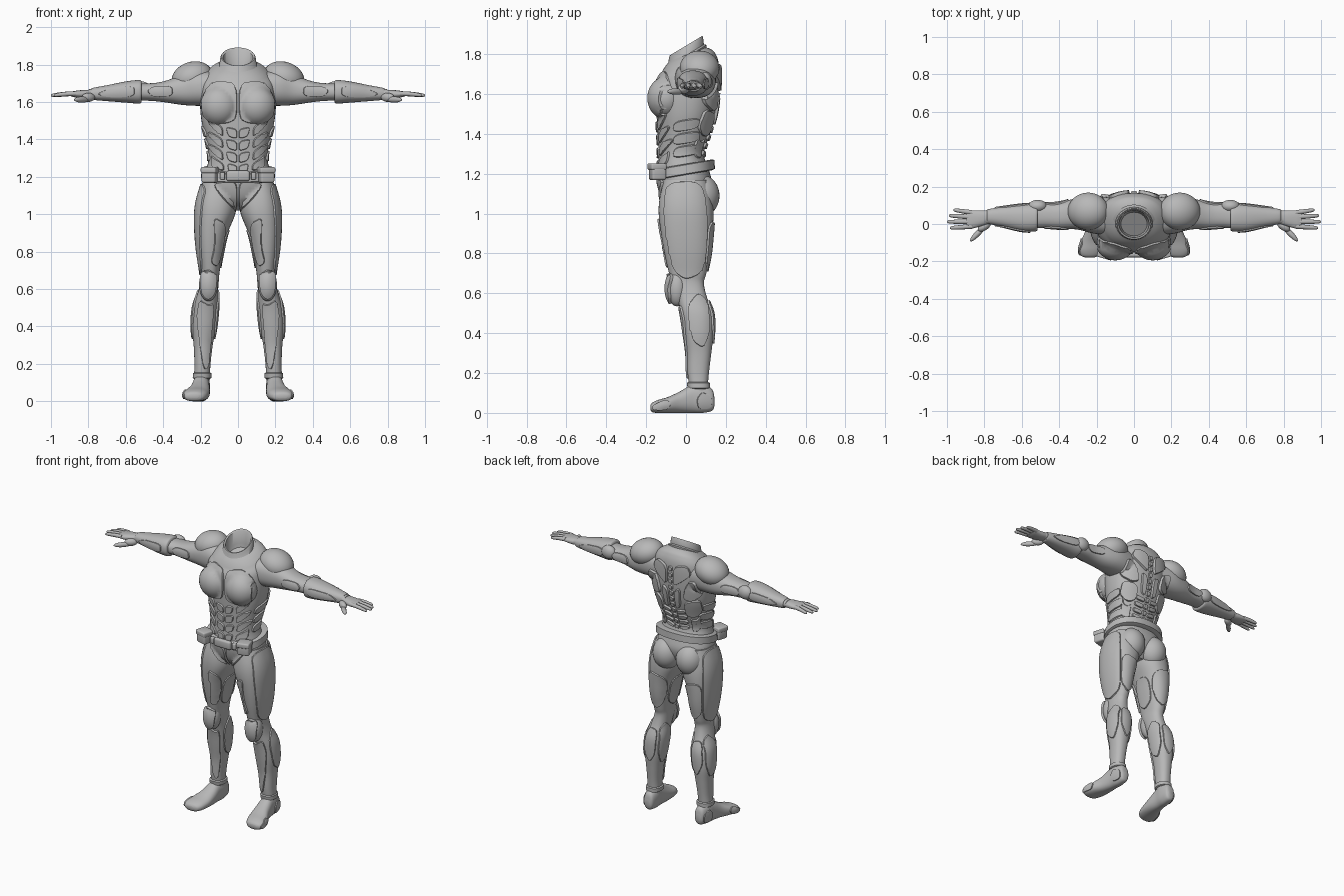
import bpy, bmesh, math
from mathutils import Vector, Matrix
from mathutils.bvhtree import BVHTree

old = bpy.data.objects.get("Cube")
if old:
    bpy.data.objects.remove(old, do_unlink=True)

grey = bpy.data.materials.new("suit grey")
grey.use_nodes = True
grey.diffuse_color = (.48, .48, .48, 1)
grey.node_tree.nodes["Principled BSDF"].inputs["Base Color"].default_value = grey.diffuse_color

made = []
surfaces = []   # base body surfaces that armour plates are laid on


def finish(name, bm, mirror=True, base=False):
    if base:
        surfaces.append(BVHTree.FromBMesh(bm))
    mesh = bpy.data.meshes.new(name)
    bm.to_mesh(mesh)
    bm.free()
    mesh.materials.append(grey)
    obj = bpy.data.objects.new(name, mesh)
    bpy.context.collection.objects.link(obj)
    if mirror:
        obj.modifiers.new("Mirror", "MIRROR").use_mirror_merge = False
    made.append(obj)
    return obj


def spline(rows, steps):
    """Catmull-Rom resampling of section rows."""
    if steps == 1:
        return rows
    out = []
    last = len(rows) - 1
    for i in range(last):
        a, b, c, d = (rows[min(max(i + k, 0), last)] for k in (-1, 0, 1, 2))
        for s in range(steps):
            t = s / steps
            out.append([q + t / 2 * (r - p + t * (2 * p - 5 * q + 4 * r - w + t * (3 * (q - r) + w - p)))
                        for p, q, r, w in zip(a, b, c, d)])
    return out + [rows[-1]]


def loft(name, rows, axis="z", mirror=True, base=False, steps=6, lean=0, lean_from=0,
         power=2.3, open_top=False, sides=48):
    """Rows hold the position on the axis and the low and high bounds across it."""
    bm = bmesh.new()
    rings = []
    for t, a0, a1, b0, b1 in spline(rows, steps):
        ring = []
        for k in range(sides):
            ang = math.tau * k / sides
            c, s = math.cos(ang), math.sin(ang)
            a = (a0 + a1) / 2 + (a1 - a0) / 2 * math.copysign(abs(c) ** (2 / power), c)
            b = (b0 + b1) / 2 + (b1 - b0) / 2 * math.copysign(abs(s) ** (2 / power), s)
            co = {"x": (t, a, b), "y": (a, t, b), "z": (a, b, t)}[axis]
            lift = lean * co[1] * min(max((co[2] - lean_from) / .15, 0), 1)
            ring.append(bm.verts.new((co[0], co[1], co[2] + lift)))
        rings.append(ring)
    for low, high in zip(rings, rings[1:]):
        for k in range(sides):
            n = (k + 1) % sides
            bm.faces.new((low[k], low[n], high[n], high[k]))
    bm.faces.new(rings[0])
    if not open_top:
        bm.faces.new(rings[-1])
    bmesh.ops.recalc_face_normals(bm, faces=bm.faces[:])
    return finish(name, bm, mirror, base)


def ellipsoid(name, centre, radii, turn=0, turn_axis="Y", mirror=True, base=False):
    bm = bmesh.new()
    place = (Matrix.Translation(centre) @ Matrix.Rotation(math.radians(turn), 4, turn_axis)
             @ Matrix.Diagonal((*radii, 1)))
    bmesh.ops.create_uvsphere(bm, u_segments=32, v_segments=20, radius=1, matrix=place)
    return finish(name, bm, mirror, base)


def box(name, centre, size, turn=0, mirror=True, round_by=.012):
    bm = bmesh.new()
    place = (Matrix.Translation(centre) @ Matrix.Rotation(math.radians(turn), 4, "Z")
             @ Matrix.Diagonal((*size, 1)))
    bmesh.ops.create_cube(bm, size=1, matrix=place)
    bmesh.ops.bevel(bm, geom=bm.edges[:], offset=round_by, segments=3, profile=.5, affect="EDGES")
    return finish(name, bm, mirror)


VIEWS = {"front": (lambda u, v: (u, -1, v), (0, 1, 0)),
         "back": (lambda u, v: (u, 1, v), (0, -1, 0)),
         "outer": (lambda u, v: (2, u, v), (-1, 0, 0)),
         "inner": (lambda u, v: (0, u, v), (1, 0, 0))}


def plate(name, view, outline, height=.009):
    """Raised armour plate: a flat outline laid on the body from one side."""
    origin, way = VIEWS[view]
    way = Vector(way)
    pts = [Vector(p) for p in outline]
    for _ in range(2):   # round the corners
        pts = [p.lerp(q, f) for p, q in zip(pts, pts[1:] + pts[:1]) for f in (.2, .8)]
    bm = bmesh.new()
    bm.faces.new([bm.verts.new((p.x, p.y, 0)) for p in pts])
    for i in (0, 1):
        lo, hi = min(p[i] for p in pts), max(p[i] for p in pts)
        cut = Vector((i == 0, i == 1, 0))
        count = max(2, int((hi - lo) / .014))
        for k in range(1, count):
            bmesh.ops.bisect_plane(bm, geom=bm.verts[:] + bm.edges[:] + bm.faces[:],
                                   plane_co=cut * (lo + (hi - lo) * k / count), plane_no=cut)
    bmesh.ops.inset_region(bm, faces=bm.faces[:], thickness=.005, use_boundary=True, use_even_offset=True)
    missed = []
    for v in bm.verts:
        start = Vector(origin(v.co.x, v.co.y))
        hits = [h for h in (s.ray_cast(start, way) for s in surfaces) if h[0]]
        if hits:
            spot = min(hits, key=lambda h: h[3])
            v.co = spot[0] + spot[1] * (-.005 if v.is_boundary else height)
        else:
            missed.append(v)
    bmesh.ops.delete(bm, geom=missed, context="VERTS")
    bm.normal_update()
    if sum(f.normal.dot(way) * f.calc_area() for f in bm.faces) > 0:
        bmesh.ops.reverse_faces(bm, faces=bm.faces[:])
    return finish(name, bm)


# Torso and collar
torso = [(1.02, .05, -.05, .07), (1.08, .14, -.11, .11), (1.15, .185, -.135, .13),
         (1.22, .175, -.14, .115), (1.3, .157, -.138, .09), (1.4, .172, -.142, .12),
         (1.5, .195, -.148, .148), (1.6, .203, -.152, .162), (1.7, .195, -.145, .165),
         (1.75, .165, -.125, .145), (1.78, .13, -.105, .12), (1.8, .092, -.08, .09)]
loft("torso", [(z, -w, w, f, b) for z, w, f, b in torso], mirror=False, base=True,
     lean=.4, lean_from=1.6, open_top=True)
collar = [(1.72, .1), (1.76, .115), (1.785, .115), (1.795, .1), (1.835, .095), (1.843, .09),
          (1.838, .08), (1.76, .074), (1.735, .07)]
loft("collar", [(z, -r, r, -r * .9, r * .9) for z, r in collar], mirror=False, steps=1,
     lean=.6, power=2)
ellipsoid("chest_muscle", (.1, -.098, 1.58), (.098, .088, .1), base=True)

# Arms and hands
loft("arm", [(.12, -.06, .14, 1.58, 1.76), (.22, -.05, .15, 1.58, 1.77), (.3, -.03, .14, 1.585, 1.745),
             (.4, -.025, .115, 1.6, 1.71), (.48, -.02, .11, 1.607, 1.7), (.6, -.025, .1, 1.61, 1.7),
             (.7, -.005, .085, 1.62, 1.68), (.8, .002, .072, 1.622, 1.668)], "x", base=True)
loft("gauntlet", [(.515, -.03, .1, 1.6, 1.71), (.53, -.04, .108, 1.592, 1.718), (.6, -.038, .105, 1.597, 1.71),
                  (.7, -.015, .092, 1.605, 1.69), (.775, .0, .08, 1.612, 1.676),
                  (.785, .005, .075, 1.62, 1.668)], "x", base=True)
ellipsoid("shoulder_pad", (.245, .068, 1.73), (.112, .1, .085), 18)
ellipsoid("elbow_pad", (.515, .095, 1.665), (.05, .034, .045))
loft("palm", [(.77, .005, .07, 1.625, 1.665), (.82, -.012, .073, 1.62, 1.665),
              (.87, -.025, .073, 1.625, 1.66), (.895, -.02, .07, 1.632, 1.655)], "x")
for label, y, drift, tip in (("little", .061, .014, .965), ("ring", .037, .008, .99),
                             ("middle", .012, .0, 1), ("index", -.013, -.008, .985)):
    rows = []
    for f, r in ((0, .013), (.3, .0125), (.6, .0115), (.9, .009), (1, .004)):
        x, c, z = .865 + f * (tip - .865), y + drift * f, 1.645 - .01 * f * f
        rows.append((x, c - r, c + r, z - r, z + r))
    loft(label + "_finger", rows, "x", power=2, sides=16, steps=4)
ellipsoid("thumb", (.835, -.05, 1.613), (.058, .015, .016), -46, "Z")
ellipsoid("thumb_base", (.8, -.012, 1.625), (.04, .022, .024), -35, "Z")

# Legs and feet
loft("leg", [(.08, .155, .235, .03, .115), (.13, .15, .235, .017, .11), (.2, .147, .233, .008, .115),
             (.3, .135, .237, .004, .127), (.4, .117, .247, -.01, .138), (.5, .107, .24, -.025, .135),
             (.58, .107, .215, -.045, .105), (.65, .102, .2, -.07, .09), (.7, .097, .202, -.085, .102),
             (.8, .078, .217, -.108, .122), (.9, .055, .226, -.125, .132), (1, .015, .228, -.137, .138),
             (1.08, .008, .217, -.132, .13), (1.17, .015, .19, -.11, .11)], base=True)
ellipsoid("buttock", (.088, .078, 1.09), (.09, .09, .105), base=True)
ellipsoid("knee", (.158, -.045, .625), (.05, .05, .09), base=True)
loft("boot", [(.143, .175, .21, .035, .075), (.13, .158, .225, .01, .12), (.08, .15, .238, 0, .148),
              (.03, .152, .243, 0, .142), (-.03, .15, .257, 0, .108), (-.09, .153, .283, 0, .08),
              (-.14, .165, .295, 0, .065), (-.168, .185, .285, .003, .052), (-.178, .21, .265, .015, .04)],
     "y", base=True)
loft("ankle_cuff", [(.12, .15, .235, .02, .11), (.125, .142, .242, .008, .12), (.15, .141, .241, .004, .12),
                    (.155, .15, .232, .012, .11)], steps=1)
plate("toe_cap", "outer", [(-.17, .012), (-.09, .012), (-.07, .05), (-.1, .07), (-.17, .04)], .006)
plate("heel_guard", "outer", [(.06, .015), (.13, .02), (.135, .08), (.08, .11), (.05, .07)], .006)

# Belt, pouches and buckle
loft("belt", [(1.195, -.185, .185, -.15, .13), (1.2, -.198, .198, -.16, .145),
              (1.245, -.194, .194, -.158, .143), (1.25, -.18, .18, -.15, .13)],
     mirror=False, steps=1, lean=.17)
box("pouch", (.15, -.143, 1.208), (.078, .075, .08), 16)
box("pouch_flap", (.15, -.146, 1.236), (.084, .08, .032), 16, round_by=.008)
box("buckle", (0, -.163, 1.205), (.125, .03, .056), mirror=False)
box("belt_stud", (.082, -.157, 1.205), (.026, .026, .04), 8, round_by=.006)

# Chest, belly and groin plates
plate("chest_plate", "front", [(.003, 1.51), (.06, 1.482), (.14, 1.485), (.19, 1.53), (.196, 1.61),
                               (.16, 1.69), (.09, 1.72), (.003, 1.69)])
for i, z in enumerate((1.435, 1.37, 1.305)):
    plate(f"belly_plate_{i}", "front", [(.003, z - .035), (.055, z - .02), (.068, z + .035), (.003, z + .022)])
    plate(f"rib_plate_{i}", "front", [(.075, z - .025), (.13, z + .015), (.165, z + .065), (.15, z + .075),
                                      (.08, z + .035)])
    plate(f"flank_plate_{i}", "outer", [(-.07, z - .03), (.06, z - .01), (.075, z + .05), (-.06, z + .03)])
plate("lower_belly_plate", "front", [(.003, 1.22), (.05, 1.22), (.06, 1.275), (.003, 1.262)])
plate("waist_plate", "front", [(.07, 1.23), (.14, 1.24), (.145, 1.32), (.12, 1.3), (.075, 1.27)])
plate("groin_plate", "front", [(.003, 1.02), (.03, 1.03), (.09, 1.09), (.14, 1.165), (.003, 1.19)], .012)

# Back plates and spine
plate("upper_back_plate", "back", [(.022, 1.6), (.09, 1.65), (.14, 1.7), (.11, 1.76), (.022, 1.74)], .016)
plate("shoulder_blade_plate", "back", [(.075, 1.53), (.13, 1.51), (.19, 1.56), (.18, 1.67), (.11, 1.645)], .016)
plate("inner_back_plate", "back", [(.022, 1.44), (.06, 1.46), (.07, 1.6), (.022, 1.575)], .014)
plate("side_back_plate", "back", [(.075, 1.41), (.12, 1.38), (.17, 1.43), (.175, 1.53), (.08, 1.5)], .012)
plate("waist_back_plate", "back", [(.095, 1.275), (.14, 1.28), (.155, 1.41), (.125, 1.36), (.095, 1.38)])
for i in range(4):
    z = 1.28 + i * .04
    plate(f"lower_back_plate_{i}", "back", [(.02, z), (.085, z + .01), (.085, z + .042), (.02, z + .032)], .011)
for i in range(11):
    z = 1.28 + i * .042
    plate(f"spine_plate_{i}", "back", [(-.015, z), (.015, z), (.018, z + .036), (-.018, z + .036)], .01)

# Arm plates
for side in ("front", "back"):
    plate(f"upper_arm_{side}_plate", side, [(.345, 1.63), (.46, 1.625), (.49, 1.66), (.46, 1.685), (.35, 1.69)], .007)
    plate(f"forearm_{side}_plate", side, [(.55, 1.625), (.7, 1.622), (.76, 1.642), (.7, 1.672), (.55, 1.69)], .006)

# Thigh, knee, shin and calf plates
plate("outer_thigh_plate", "outer", [(-.1, 1.16), (.08, 1.165), (.11, 1.0), (.105, .8), (.08, .7), (0, .665),
                                     (-.065, .71), (-.095, .85), (-.115, 1.0)], .008)
plate("front_thigh_plate", "front", [(.06, .95), (.135, .99), (.125, .84), (.15, .74), (.11, .715), (.085, .8)])
plate("back_thigh_plate", "back", [(.07, .94), (.2, .97), (.195, .76), (.15, .7), (.11, .73), (.08, .83)])
plate("inner_thigh_plate", "inner", [(-.06, .92), (.07, .92), (.07, .75), (0, .7), (-.06, .75)], .006)
plate("knee_plate", "front", [(.115, .68), (.16, .71), (.2, .68), (.195, .58), (.16, .54), (.122, .58)], .014)
plate("shin_plate", "front", [(.125, .53), (.16, .515), (.205, .55), (.225, .45), (.2, .25), (.185, .17),
                              (.16, .17), (.145, .3)])
for side in ("outer", "inner"):
    plate(f"{side}_calf_plate", side, [(.0, .53), (.06, .61), (.11, .56), (.125, .42), (.09, .32), (.03, .36)], .008)
plate("back_calf_plate", "back", [(.13, .56), (.2, .57), (.225, .43), (.18, .33), (.14, .4)])

# Smooth shading with crisp plate edges
bpy.ops.object.select_all(action="DESELECT")
for obj in made:
    obj.select_set(True)
bpy.context.view_layer.objects.active = made[0]
bpy.ops.object.shade_smooth_by_angle(angle=math.radians(45))
